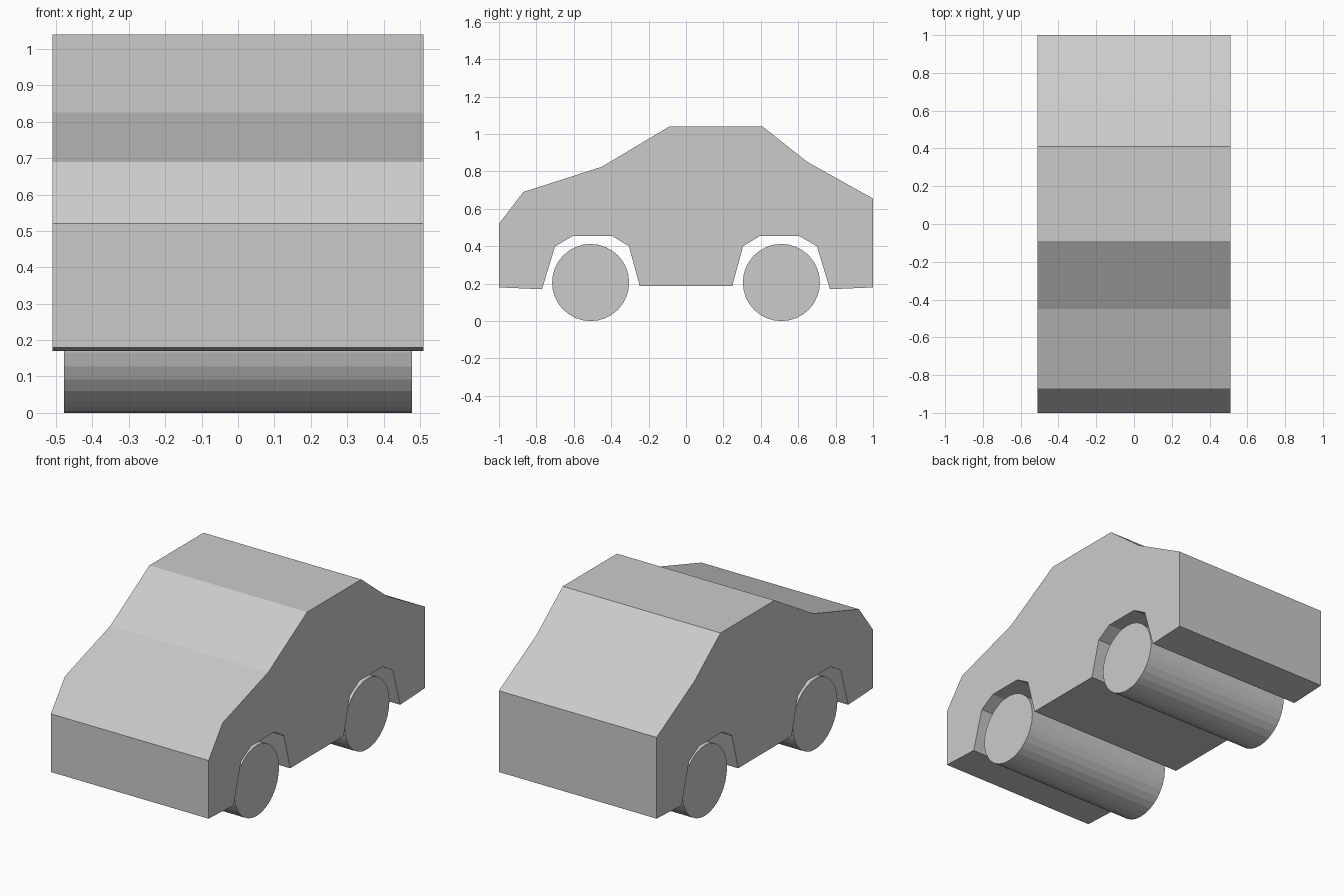
import bpy, bmesh
from math import pi

if "Cube" in bpy.data.objects:
    bpy.data.objects.remove(bpy.data.objects["Cube"])

BODY_HALF_WIDTH = 0.51
WHEEL_RADIUS = 0.206
WHEEL_WIDTH = 0.956
AXLE_Y = 0.51


def extrude_profile(name, points, half_width):
    """Extrude a (y, z) side profile across x."""
    bm = bmesh.new()
    face = bm.faces.new([bm.verts.new((-half_width, y, z)) for y, z in points])
    ext = bmesh.ops.extrude_face_region(bm, geom=[face], use_keep_orig=True)
    new_verts = [g for g in ext["geom"] if isinstance(g, bmesh.types.BMVert)]
    bmesh.ops.translate(bm, verts=new_verts, vec=(2 * half_width, 0, 0))
    bmesh.ops.recalc_face_normals(bm, faces=bm.faces)
    mesh = bpy.data.meshes.new(name)
    bm.to_mesh(mesh)
    bm.free()
    obj = bpy.data.objects.new(name, mesh)
    bpy.context.collection.objects.link(obj)
    return obj


# Car body: bonnet, windscreen, roof and tail, then the underside
upper = [(-1, 0.18), (-1, 0.52), (-0.87, 0.69), (-0.45, 0.825), (-0.09, 1.04),
         (0.41, 1.04), (0.65, 0.85), (1, 0.655), (1, 0.18)]
rear_arch = [(0.77, 0.17), (0.70, 0.40), (0.605, 0.455),
             (0.395, 0.455), (0.305, 0.40), (0.247, 0.187)]
front_arch = [(-y, z) for y, z in reversed(rear_arch)]
extrude_profile("car_body", upper + rear_arch + front_arch, BODY_HALF_WIDTH)

# Full-width wheel rollers
for name, y in (("front_wheels", -AXLE_Y), ("rear_wheels", AXLE_Y)):
    bpy.ops.mesh.primitive_cylinder_add(
        vertices=32, radius=WHEEL_RADIUS, depth=WHEEL_WIDTH,
        location=(0, y, WHEEL_RADIUS), rotation=(0, pi / 2, 0))
    bpy.context.object.name = name
